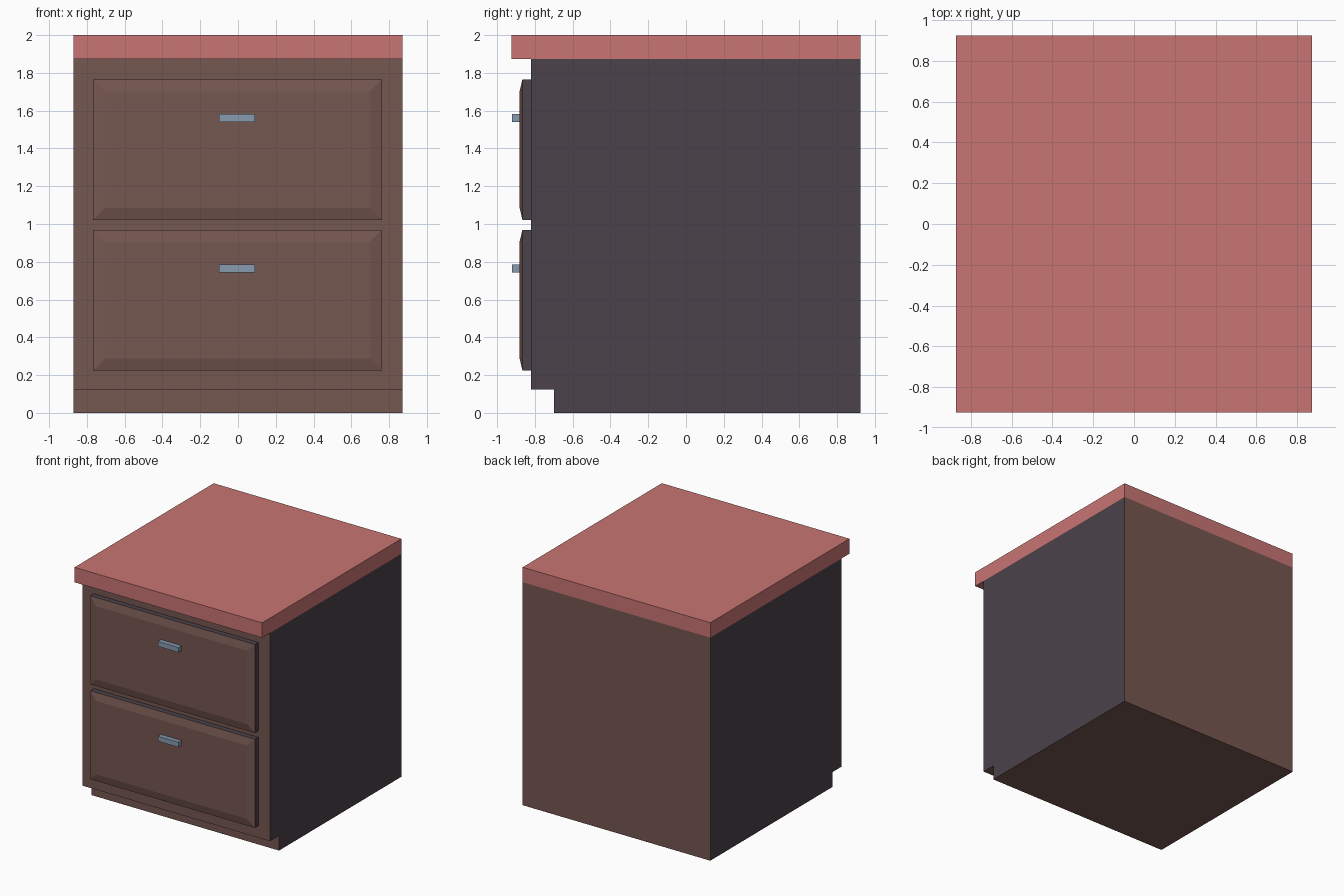
import bpy, bmesh

if "Cube" in bpy.data.objects:
    bpy.data.objects.remove(bpy.data.objects["Cube"])


def material(name, color):
    m = bpy.data.materials.new(name)
    m.diffuse_color = (*color, 1)
    m.use_nodes = True
    m.node_tree.nodes["Principled BSDF"].inputs["Base Color"].default_value = m.diffuse_color
    return m


RED = material("red countertop", (0.578, 0.178, 0.171))
BROWN = material("brown wood", (0.178, 0.095, 0.082))
DARK = material("dark side panel", (0.072, 0.054, 0.069))
STEEL = material("blue grey metal", (0.242, 0.328, 0.429))


def finish(name, bm, mats, rule=None):
    bmesh.ops.recalc_face_normals(bm, faces=bm.faces[:])
    for f in bm.faces:
        f.material_index = rule(f) if rule else 0
    me = bpy.data.meshes.new(name)
    bm.to_mesh(me)
    bm.free()
    for m in mats:
        me.materials.append(m)
    ob = bpy.data.objects.new(name, me)
    bpy.context.collection.objects.link(ob)
    return ob


def box(bm, lo, hi):
    vs = bmesh.ops.create_cube(bm, size=1)["verts"]
    for v in vs:
        v.co = [(a + b) / 2 + c * (b - a) for a, b, c in zip(lo, hi, v.co)]


# Cabinet body: side profile with toe kick, extruded across the width
W = 0.872
bm = bmesh.new()
profile = [(0.923, 0), (0.923, 1.874), (-0.82, 1.874),
           (-0.82, 0.125), (-0.70, 0.125), (-0.70, 0)]
face = bm.faces.new([bm.verts.new((-W, y, z)) for y, z in profile])
ext = bmesh.ops.extrude_face_region(bm, geom=[face])["geom"]
bmesh.ops.translate(bm, vec=(2 * W, 0, 0),
                    verts=[g for g in ext if isinstance(g, bmesh.types.BMVert)])
finish("cabinet_body", bm, [BROWN, DARK], lambda f: int(abs(f.normal.x) > 0.5))

# Countertop overhanging the front
bm = bmesh.new()
box(bm, (-W, -0.925, 1.874), (W, 0.923, 2.0))
finish("countertop", bm, [RED])

# Drawers: dark edges, raised brown front, small bar handle
for label, z0, handle_z in (("lower", 0.225, 0.764), ("upper", 1.022, 1.561)):
    bm = bmesh.new()
    box(bm, (-0.767, -0.866, z0), (0.763, -0.82, z0 + 0.744))
    bm.normal_update()
    front = [f for f in bm.faces if f.normal.y < -0.5]
    bmesh.ops.inset_region(bm, faces=front, thickness=0.09, depth=0.0)
    for v in front[0].verts:
        v.co.y = -0.881
    finish(label + "_drawer", bm, [BROWN, DARK], lambda f: int(f.normal.y > -0.5))

    bm = bmesh.new()
    box(bm, (-0.1, -0.92, handle_z - 0.021), (0.091, -0.88, handle_z + 0.021))
    finish(label + "_handle", bm, [STEEL])
